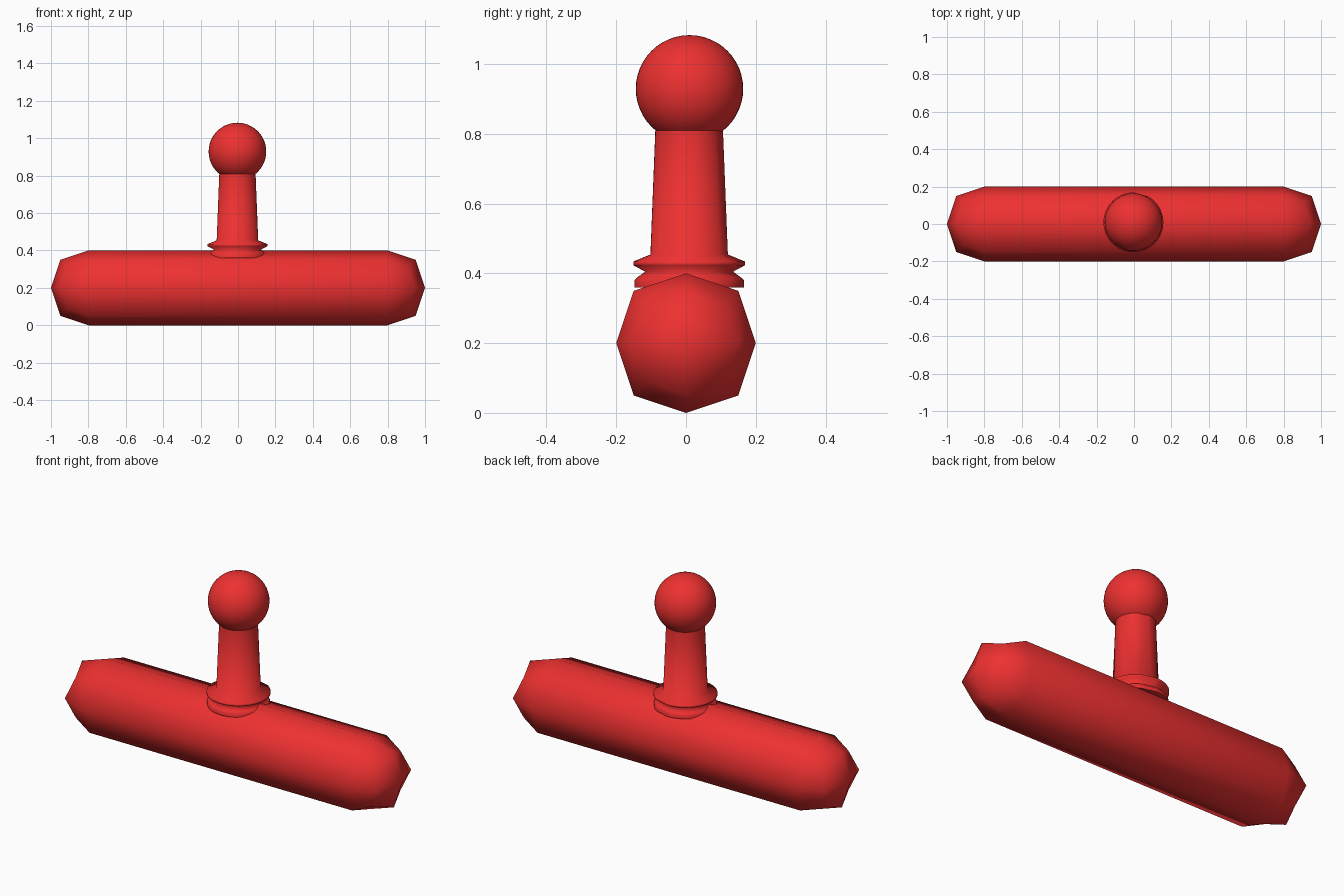
import bpy, bmesh
from math import cos, sin, radians

if "Cube" in bpy.data.objects:
    bpy.data.objects.remove(bpy.data.objects["Cube"])

red = bpy.data.materials.new("red")
red.diffuse_color = (0.85, 0.03, 0.03, 1)
red.use_nodes = True
red.node_tree.nodes["Principled BSDF"].inputs["Base Color"].default_value = red.diffuse_color


def add_object(name, bm, location):
    bmesh.ops.recalc_face_normals(bm, faces=bm.faces)
    for f in bm.faces:
        f.smooth = True
    mesh = bpy.data.meshes.new(name)
    bm.to_mesh(mesh)
    bm.free()
    mesh.materials.append(red)
    ob = bpy.data.objects.new(name, mesh)
    ob.location = location
    bpy.context.collection.objects.link(ob)
    return ob


# Horizontal bar: once-subdivided rounded cube, stretched apart along x
H, E, C = 0.2, 0.15, 0.2 * 5 / 9   # face, edge and corner distances
bm = bmesh.new()
rows = {}
for s in (-1, 1):
    tip = bm.verts.new((s * (0.8 + H), 0, 0))
    cap, ring = [], []
    for i in range(8):
        a = radians(45 * i)
        y, z = round(cos(a) * 1.2), round(sin(a) * 1.2)
        corner = i % 2 == 1
        d, x, r = (C, C, E) if corner else (E, E, H)
        cap.append(bm.verts.new((s * (0.8 + x), y * d, z * d)))
        ring.append(bm.verts.new((s * 0.8, y * r, z * r)))
    for i in range(8):
        j = (i + 1) % 8
        bm.faces.new((cap[i], cap[j], ring[j], ring[i]))
    for i in range(0, 8, 2):
        bm.faces.new((tip, cap[i], cap[i + 1], cap[(i + 2) % 8]))
    rows[s] = ring
for i in range(8):
    j = (i + 1) % 8
    bm.faces.new((rows[-1][i], rows[-1][j], rows[1][j], rows[1][i]))
add_object("bar", bm, (0, 0, 0.2))

# Collared post: profile turned through 330 degrees, closed by a flat strip at the back
profile = [(0.157, 0.36), (0.157, 0.38), (0.149, 0.388), (0.126, 0.405),
           (0.16, 0.423), (0.16, 0.434), (0.111, 0.454), (0.097, 0.81)]
steps = 44
angles = [radians(90 + 330 * k / steps) for k in range(steps + 1)]
bm = bmesh.new()
rings = [[bm.verts.new((r * cos(a), r * sin(a), z)) for a in angles] for r, z in profile]
n = len(angles)
for lo, hi in zip(rings, rings[1:]):
    for i in range(n):
        j = (i + 1) % n
        bm.faces.new((lo[i], lo[j], hi[j], hi[i]))
bottom = bm.faces.new(rings[0])
bmesh.ops.split_edges(bm, edges=list(bottom.edges))
add_object("post", bm, (-0.003, 0.009, 0))

# Ball knob
bm = bmesh.new()
bmesh.ops.create_uvsphere(bm, u_segments=48, v_segments=24, radius=0.154)
add_object("ball_knob", bm, (-0.003, 0.01, 0.929))
